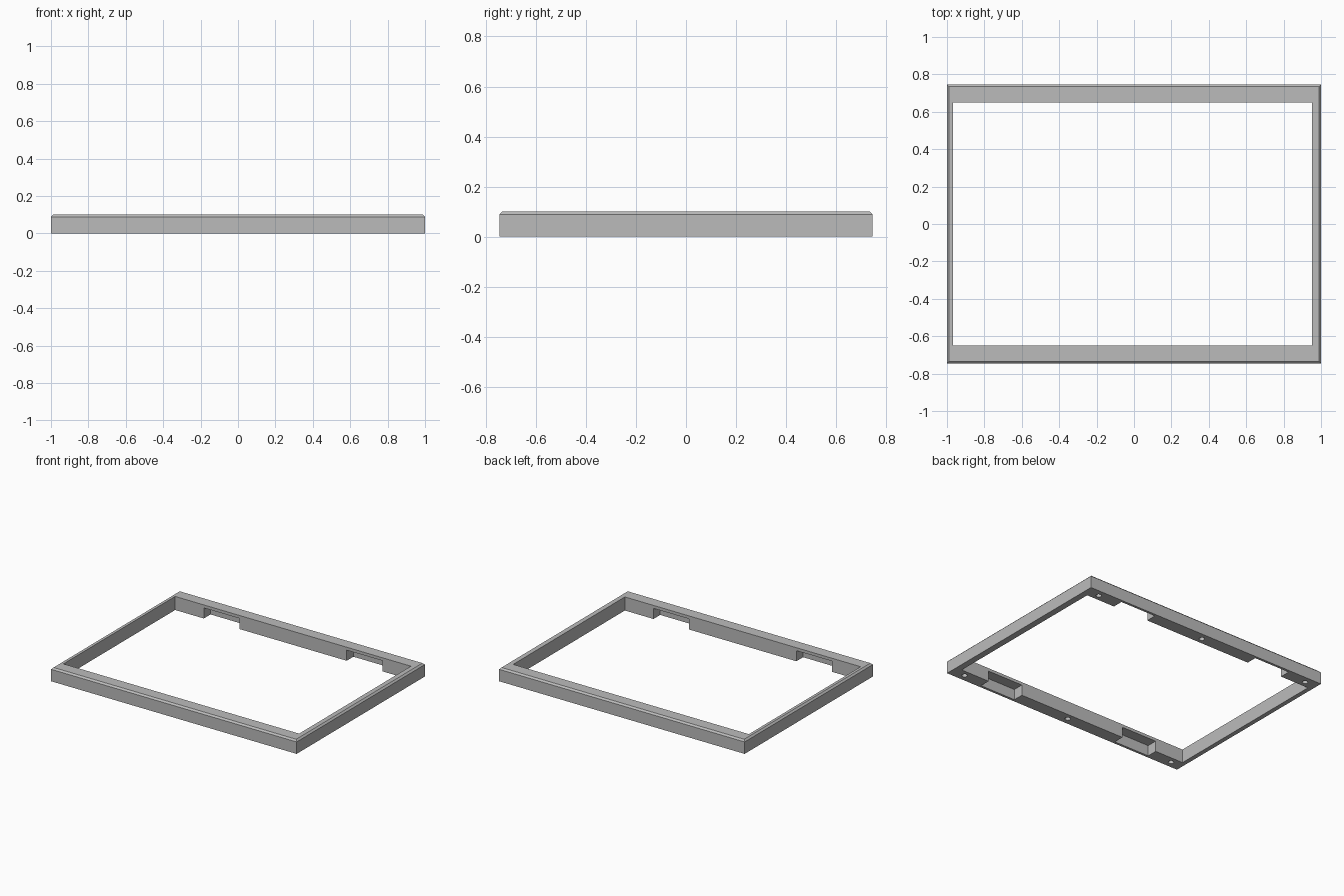
import bpy
import bmesh

default = bpy.data.objects.get("Cube")
if default:
    bpy.data.objects.remove(default)

HALF_X, HALF_Y, HEIGHT = 1.0, 0.746, 0.10
CHAMFER = 0.012
OFF_X = -0.007          # the opening and pockets sit slightly off centre

grey = bpy.data.materials.new("plain grey")
grey.use_nodes = True
color = (0.5, 0.5, 0.5, 1)
grey.diffuse_color = color
grey.node_tree.nodes["Principled BSDF"].inputs["Base Color"].default_value = color


def make_object(name, bm):
    mesh = bpy.data.meshes.new(name)
    bm.to_mesh(mesh)
    bm.free()
    obj = bpy.data.objects.new(name, mesh)
    bpy.context.scene.collection.objects.link(obj)
    mesh.materials.append(grey)
    return obj


def box(name, x0, x1, y0, y1, z0, z1):
    bm = bmesh.new()
    bmesh.ops.create_cube(bm, size=1)
    for v in bm.verts:
        v.co = (x1 if v.co.x > 0 else x0,
                y1 if v.co.y > 0 else y0,
                z1 if v.co.z > 0 else z0)
    return make_object(name, bm)


def cylinder(name, x, y, radius, z0, z1):
    bm = bmesh.new()
    bmesh.ops.create_cone(bm, cap_ends=True, segments=24, radius1=radius,
                          radius2=radius, depth=z1 - z0)
    bmesh.ops.translate(bm, verts=bm.verts, vec=(x, y, (z0 + z1) / 2))
    return make_object(name, bm)


# Frame block with a chamfered outer top edge
frame = box("frame", -HALF_X, HALF_X, -HALF_Y, HALF_Y, 0, HEIGHT)
bm = bmesh.new()
bm.from_mesh(frame.data)
top_edges = [e for e in bm.edges if all(v.co.z > HEIGHT / 2 for v in e.verts)]
bmesh.ops.bevel(bm, geom=top_edges, offset=CHAMFER, segments=1, affect='EDGES')
bm.to_mesh(frame.data)
bm.free()

# Central opening
cutters = [box("opening_cutter", OFF_X - 0.96, OFF_X + 0.96, -0.65, 0.65, -0.1, 0.2)]

for side in (-1, 1):
    # Pockets under the long rails, open downward and inward
    y0, y1 = sorted((side * 0.6, side * 0.728))
    for end in (-1, 1):
        mid = OFF_X + end * 0.582
        cutters.append(box("pocket_cutter", mid - 0.145, mid + 0.145,
                           y0, y1, -0.1, 0.078))
    # Blind screw holes in the underside
    for step in (-1, 0, 1):
        cutters.append(cylinder("hole_cutter", OFF_X + step * 0.898,
                                side * 0.695, 0.019, -0.05, 0.06))

# Cut everything, then drop the cutters
for cutter in cutters:
    cutter.hide_render = True
    mod = frame.modifiers.new("cut", 'BOOLEAN')
    mod.operation = 'DIFFERENCE'
    mod.solver = 'EXACT'
    mod.object = cutter
bpy.context.view_layer.update()
graph = bpy.context.evaluated_depsgraph_get()
result = bpy.data.meshes.new_from_object(frame.evaluated_get(graph))
frame.modifiers.clear()
frame.data = result
for cutter in cutters:
    bpy.data.objects.remove(cutter)
